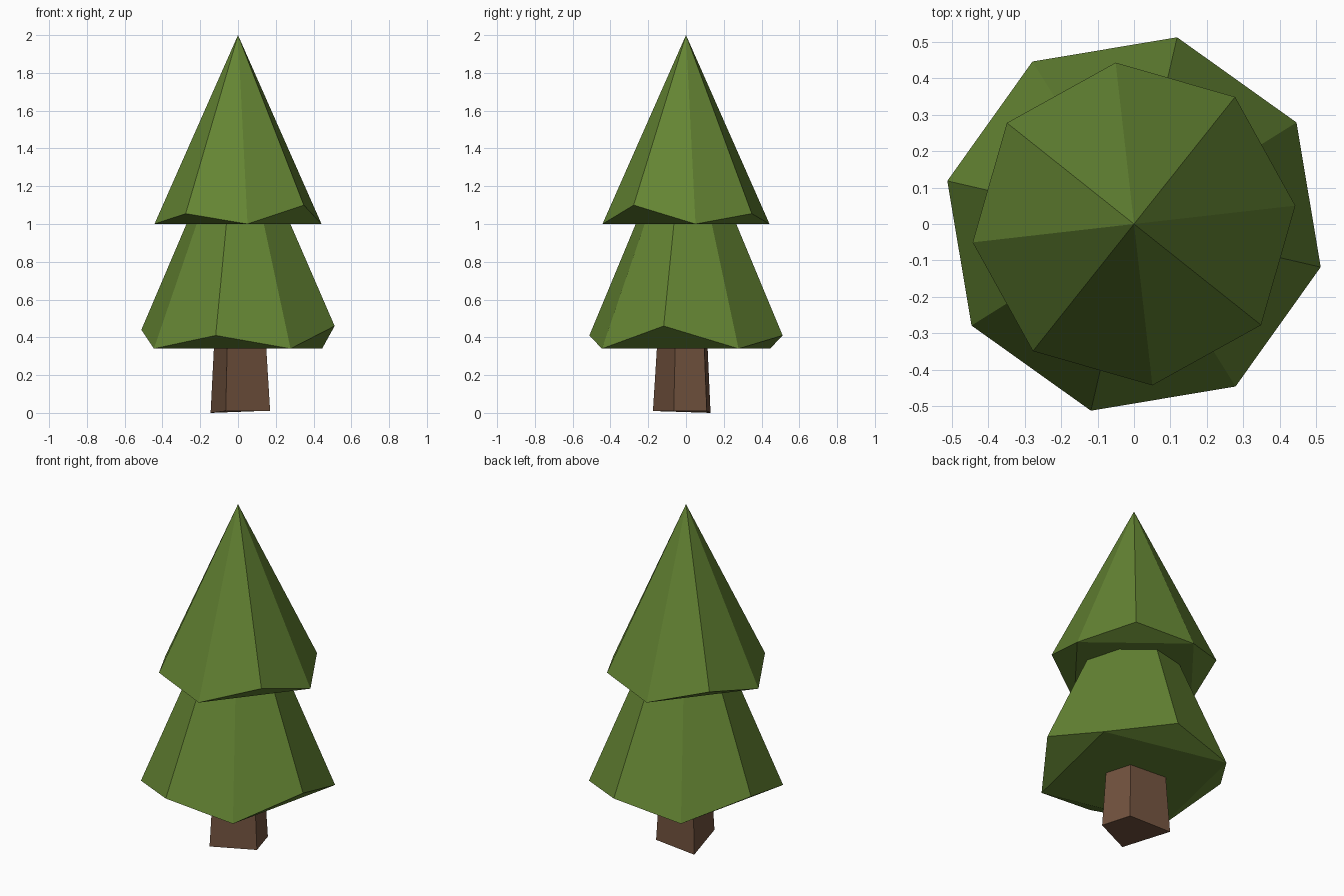
import bpy, bmesh, math

if "Cube" in bpy.data.objects:
    bpy.data.objects.remove(bpy.data.objects["Cube"])


def material(name, rgb):
    m = bpy.data.materials.new(name)
    m.diffuse_color = (*rgb, 1)
    m.use_nodes = True
    m.node_tree.nodes["Principled BSDF"].inputs["Base Color"].default_value = m.diffuse_color
    return m


green = material("foliage green", (0.127, 0.231, 0.033))
brown = material("bark brown", (0.165, 0.085, 0.048))


def finish(name, bm, mat):
    bmesh.ops.recalc_face_normals(bm, faces=bm.faces)
    me = bpy.data.meshes.new(name)
    bm.to_mesh(me)
    bm.free()
    me.materials.append(mat)
    ob = bpy.data.objects.new(name, me)
    bpy.context.collection.objects.link(ob)


def tier(name, radius, start, low, highs, apex):
    """Eight-sided cone whose rim alternates low points and raised points."""
    bm = bmesh.new()
    rim = []
    for i in range(8):
        a = math.radians(start + 45 * i)
        z = highs[i // 2] if i % 2 else low
        rim.append(bm.verts.new((radius * math.cos(a), radius * math.sin(a), z)))
    tip = bm.verts.new((0, 0, apex))
    for i in range(8):
        bm.faces.new((rim[i], rim[(i + 1) % 8], tip))
    # underside: level square with raised corner triangles
    bm.faces.new(rim[0::2])
    for i in range(0, 8, 2):
        bm.faces.new((rim[i], rim[i + 1], rim[(i + 2) % 8]))
    finish(name, bm, green)


# Foliage
tier("lower_foliage", 0.525, 32, 0.34, (0.41, 0.44, 0.41, 0.46), 1.64)
tier("upper_foliage", 0.445, 6.5, 1.0, (1.055, 1.08, 1.055, 1.1), 2.0)

# Trunk: slightly irregular tapered post
base = [(-0.065, -0.175, 0.01), (0.17, -0.065, 0.01), (0.12, 0.11, 0.01), (-0.145, 0.13, 0.0)]
bm = bmesh.new()
bottom = [bm.verts.new(p) for p in base]
top = [bm.verts.new((x * 0.86, y * 0.86, 0.4)) for x, y, z in base]
bm.faces.new(bottom)
bm.faces.new(top)
for i in range(4):
    j = (i + 1) % 4
    bm.faces.new((bottom[i], bottom[j], top[j], top[i]))
finish("trunk", bm, brown)
